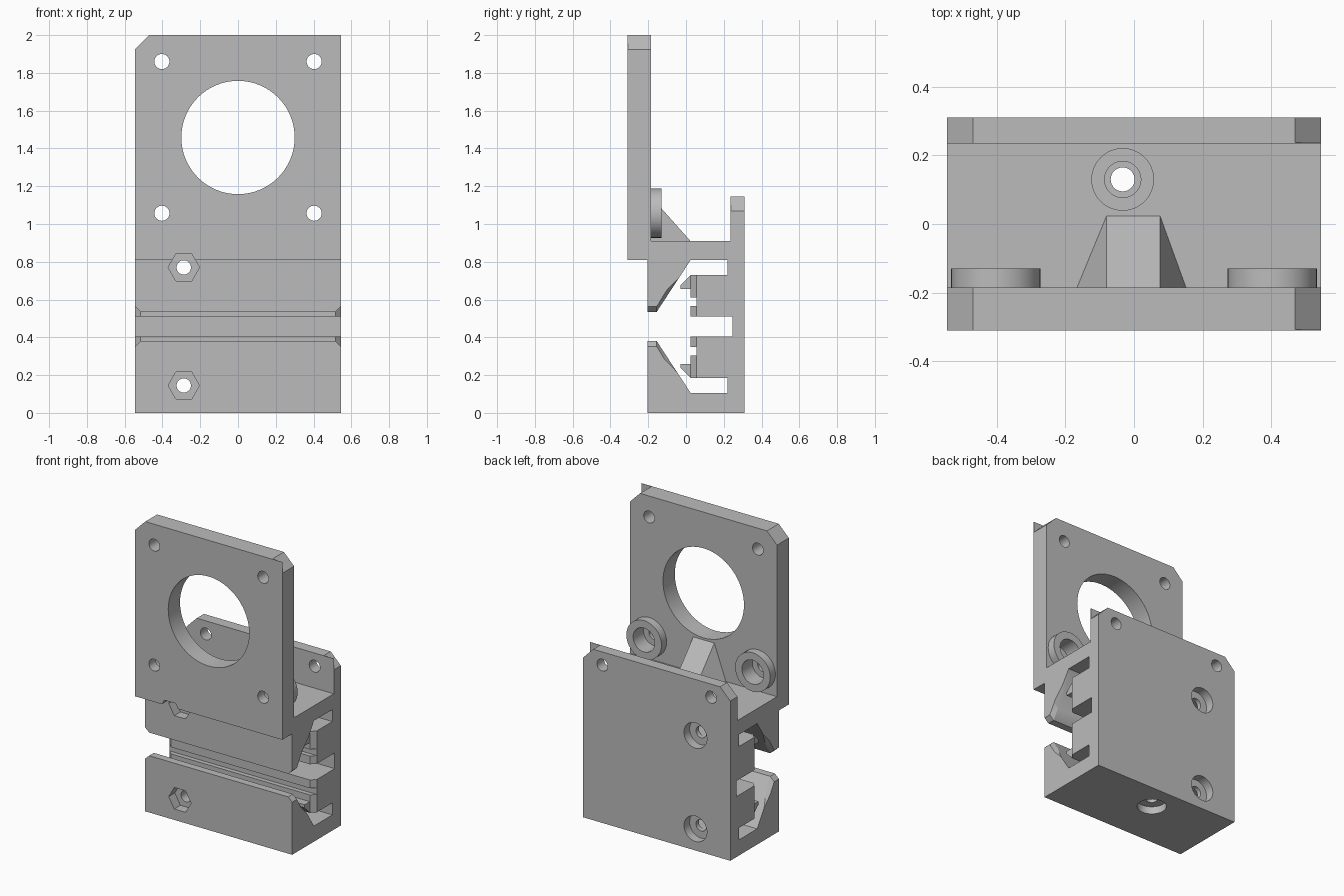
import bpy, bmesh
from math import pi, cos, sin
from mathutils import Vector

old = bpy.data.objects.get("Cube")
if old:
    bpy.data.objects.remove(old, do_unlink=True)

GREY = (0.5, 0.5, 0.5, 1)
mat = bpy.data.materials.new("plain grey")
mat.use_nodes = True
mat.diffuse_color = GREY
mat.node_tree.nodes["Principled BSDF"].inputs["Base Color"].default_value = GREY

HALF = 0.545      # half width of the bracket
MID = 0.915       # twice the height of the rail slot centre


def make(name, bm):
    bmesh.ops.recalc_face_normals(bm, faces=bm.faces)
    mesh = bpy.data.meshes.new(name)
    bm.to_mesh(mesh)
    bm.free()
    mesh.materials.append(mat)
    obj = bpy.data.objects.new(name, mesh)
    bpy.context.collection.objects.link(obj)
    return obj


def loft(name, ring_a, ring_b):
    """Solid between two matching outlines."""
    bm = bmesh.new()
    a = [bm.verts.new(p) for p in ring_a]
    b = [bm.verts.new(p) for p in ring_b]
    bm.faces.new(a)
    bm.faces.new(b[::-1])
    for i in range(len(a)):
        j = (i + 1) % len(a)
        bm.faces.new((a[i], b[i], b[j], a[j]))
    return make(name, bm)


def along_x(name, outline, x0, x1):
    return loft(name, [(x0, y, z) for y, z in outline], [(x1, y, z) for y, z in outline])


def rod(name, axis, centre, r, start, end, sides=48):
    """Round or many-sided bar along y (centre = x, z) or z (centre = x, y)."""
    def ring(t):
        pts = []
        for i in range(sides):
            a = 2 * pi * i / sides
            u, v = centre[0] + r * cos(a), centre[1] + r * sin(a)
            pts.append((u, t, v) if axis == "y" else (u, v, t))
        return pts
    return loft(name, ring(start), ring(end))


def boolean(target, other, operation="DIFFERENCE"):
    mod = target.modifiers.new("cut", "BOOLEAN")
    mod.operation, mod.solver, mod.object = operation, "EXACT", other
    bpy.context.view_layer.update()
    graph = bpy.context.evaluated_depsgraph_get()
    mesh = bpy.data.meshes.new_from_object(target.evaluated_get(graph))
    target.modifiers.clear()
    target.data = mesh
    bpy.data.objects.remove(other, do_unlink=True)


def mirrored(points):
    return points + [(y, MID - z) for y, z in reversed(points)]


# Body: one side profile with clamp lips, grooves, shelf and both plates
rail = [(-.205, .38), (-.155, .38), (.025, .105), (.22, .105), (.22, .185),
        (.025, .185), (-.03, .24), (-.03, .26), (.025, .26), (.025, .305),
        (.055, .305), (.055, .35), (.025, .35), (.025, .405), (.245, .405)]
plates = [(-.205, .81), (-.31, .81), (-.31, 2), (-.185, 2), (-.185, .91),
          (.235, .91), (.235, 1.145), (.31, 1.145), (.31, 0)]
body = along_x("bracket_body", [(-.205, 0)] + mirrored(rail) + plates, -HALF, HALF)

# Raised rings behind the lower motor holes
for x in (-.403, .403):
    boolean(body, rod("ring", "y", (x, 1.057), .13, -.2, -.13), "UNION")

# Flared ends of the rail channel
inner = mirrored([(-.25, .38), (-.155, .38), (-.113, .316), (.025, .105)])
outer = mirrored([(-.25, .352), (-.155, .352), (-.113, .283), (.055, .105)])
for s in (-1, 1):
    tip = [(y + (y - b) * .1, z + (z - c) * .1) for (y, z), (b, c) in zip(outer, inner)]
    flare = loft("flare", [(s * .515, y, z) for y, z in inner],
                 [(s * (HALF + .003), y, z) for y, z in tip])
    boolean(body, flare)

# Clipped top corners of both plates
for top, y0, y1 in ((2, -.4, -.1), (1.145, .2, .4)):
    for s in (-1, 1):
        corner = [(s * (HALF + .1), top - .175), (s * (HALF + .1), top + .1),
                  (s * (HALF - .175), top + .1)]
        boolean(body, loft("clip", [(x, y0, z) for x, z in corner],
                           [(x, y1, z) for x, z in corner]))

# Motor opening, mounting holes and sunk seats
boolean(body, rod("bore", "y", (0, 1.458), .3, -.4, -.1, 64))
for x in (-.403, .403):
    boolean(body, rod("hole", "y", (x, 1.86), .04, -.4, -.1, 32))
    boolean(body, rod("hole", "y", (x, 1.057), .04, -.4, .4, 32))
    boolean(body, rod("seat", "y", (x, 1.057), .08, -.24, -.1))

# Clamp bolts: hexagonal nut pockets in front, round seats at the back
for z in (.145, .77):
    boolean(body, rod("bolt", "y", (-.287, z), .038, -.4, .4, 32))
    boolean(body, rod("nut", "y", (-.287, z), .083, -.4, -.14, 6))
    boolean(body, rod("seat", "y", (-.287, z), .085, .25, .4))

# Vertical bolt with seats at the shelf and the base
boolean(body, rod("bolt", "z", (-.033, .13), .035, -.1, 1, 32))
for r, z0, z1 in ((.09, .86, 1), (.053, .8, .9), (.09, -.1, .05)):
    boolean(body, rod("seat", "z", (-.033, .13), r, z0, z1))

# Gusset between motor plate and shelf
bm = bmesh.new()
for p in ((-.17, -.19, .905), (.155, -.19, .905), (-.08, .028, .905),
          (.076, .028, .905), (-.08, -.19, 1.15), (.076, -.19, 1.15)):
    bm.verts.new(p)
bmesh.ops.convex_hull(bm, input=bm.verts)
gusset = make("gusset", bm)

# Thin skins left at one clipped corner of each plate
for name, top, y in (("motor_plate_skin", 2, -.31), ("back_plate_skin", 1.145, .235)):
    tri = [(HALF, top - .075), (HALF, top), (HALF - .075, top)]
    loft(name, [(x, y, z) for x, z in tri], [(x, y + .002, z) for x, z in tri])

# Smooth round walls, keep sharp edges
bpy.ops.object.select_all(action="DESELECT")
body.select_set(True)
bpy.context.view_layer.objects.active = body
bpy.ops.object.shade_smooth_by_angle(angle=pi / 8)
